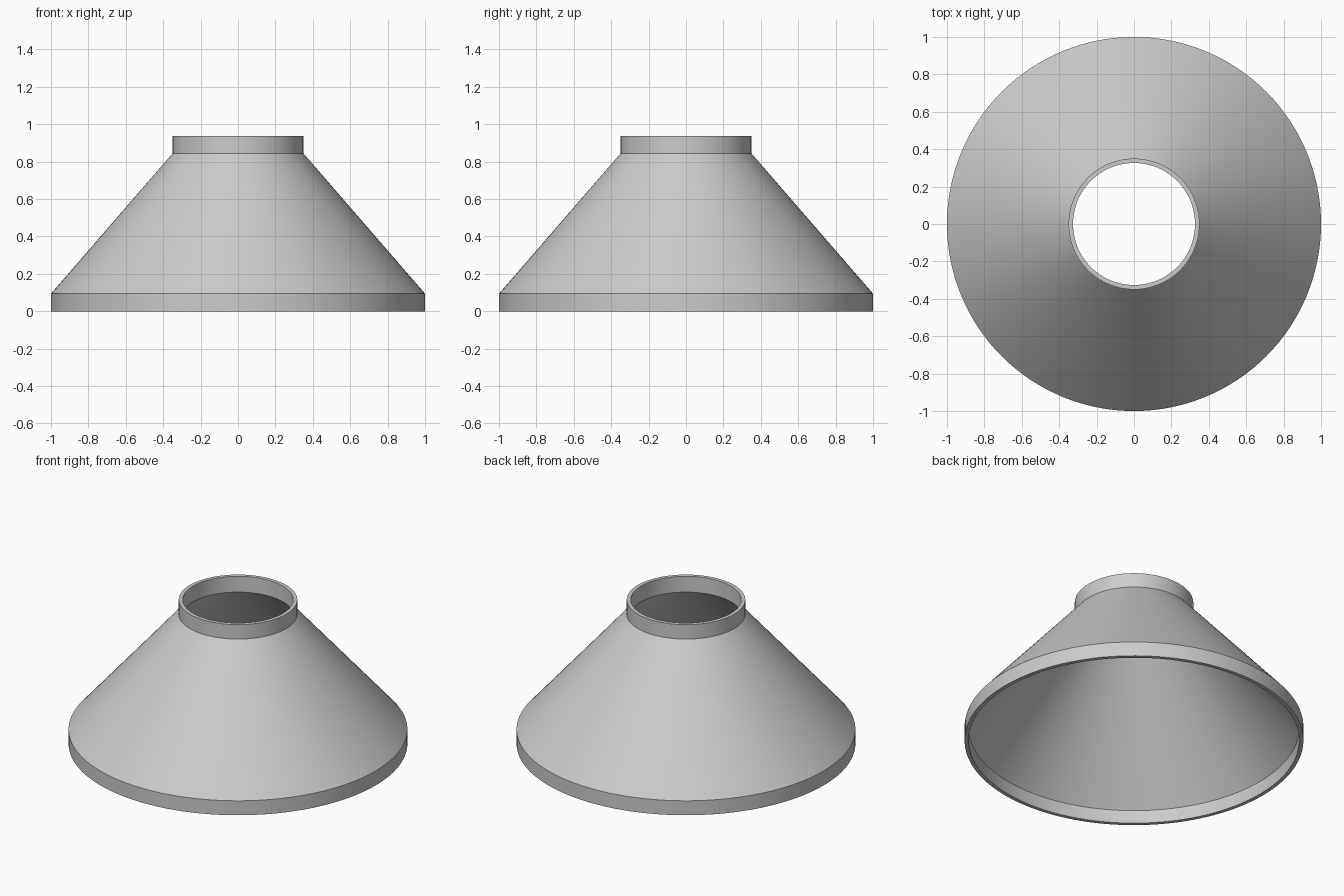
import bpy
import bmesh
import math
from mathutils import Matrix, Vector

SIDES = 128

cube = bpy.data.objects.get("Cube")
if cube:
    bpy.data.objects.remove(cube, do_unlink=True)

grey = bpy.data.materials.new("plain grey")
grey.use_nodes = True
grey.diffuse_color = (0.6, 0.6, 0.6, 1)
grey.node_tree.nodes["Principled BSDF"].inputs["Base Color"].default_value = (0.6, 0.6, 0.6, 1)


def lathe(name, profile, material):
    """Revolve a closed (radius, height) profile around the z axis."""
    bm = bmesh.new()
    verts = [bm.verts.new((r, 0, z)) for r, z in profile]
    edges = [bm.edges.new((verts[i - 1], verts[i])) for i in range(len(verts))]
    bmesh.ops.spin(bm, geom=verts + edges, axis=(0, 0, 1), cent=(0, 0, 0),
                   angle=math.tau, steps=SIDES, use_merge=True)
    bmesh.ops.remove_doubles(bm, verts=bm.verts, dist=0.0001)
    bmesh.ops.recalc_face_normals(bm, faces=bm.faces)
    mesh = bpy.data.meshes.new(name)
    bm.to_mesh(mesh)
    bm.free()
    mesh.materials.append(material)
    obj = bpy.data.objects.new(name, mesh)
    bpy.context.collection.objects.link(obj)
    bpy.ops.object.select_all(action="DESELECT")
    obj.select_set(True)
    bpy.context.view_layer.objects.active = obj
    bpy.ops.object.shade_smooth_by_angle(angle=math.radians(25))
    return obj


# Hollow reducer: bottom rim, conical wall and top collar in one shell
outer = [(1.0, 0.0), (1.0, 0.094), (0.35, 0.844), (0.35, 0.938)]
inner = [(0.326, 0.938), (0.326, 0.835), (0.976, 0.085), (0.976, 0.0)]
lathe("cone_reducer", outer + inner, grey)
